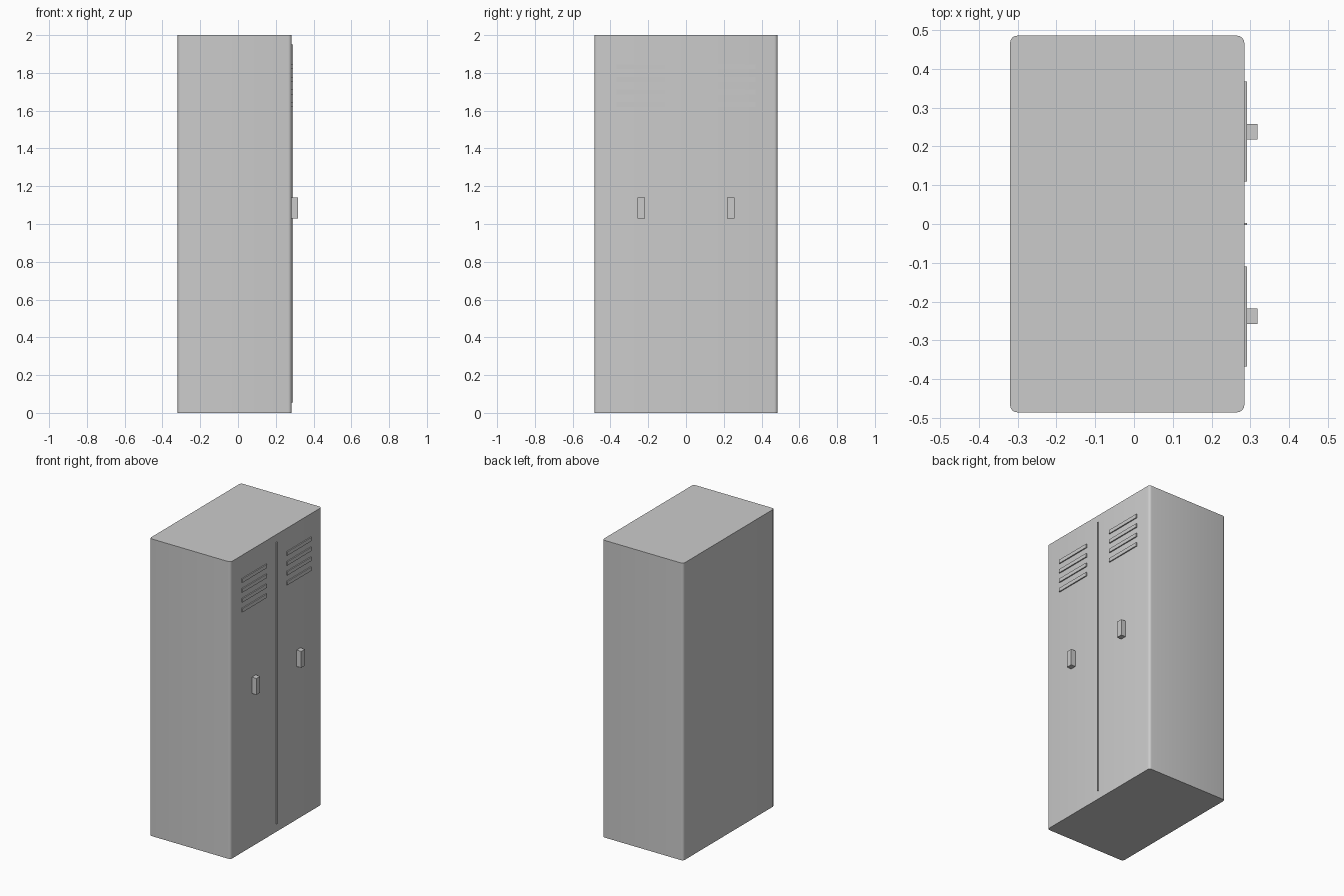
import bpy, bmesh, math

if "Cube" in bpy.data.objects:
    bpy.data.objects.remove(bpy.data.objects["Cube"])

FRONT = 0.284  # x of the door face


def box(name, x, y, z, bevel=0.0):
    """Box from (min, max) ranges, optionally rounding its upright edges."""
    bm = bmesh.new()
    bmesh.ops.create_cube(bm, size=1)
    for v in bm.verts:
        v.co = [r[0] if c < 0 else r[1] for c, r in zip(v.co, (x, y, z))]
    if bevel:
        upright = [e for e in bm.edges
                   if abs(e.verts[0].co.z - e.verts[1].co.z) > 0.1]
        bmesh.ops.bevel(bm, geom=upright, offset=bevel, segments=4,
                        profile=0.5, affect='EDGES')
    mesh = bpy.data.meshes.new(name)
    bm.to_mesh(mesh)
    bm.free()
    obj = bpy.data.objects.new(name, mesh)
    bpy.context.collection.objects.link(obj)
    return obj


# Cabinet body with rounded upright corners
body = box("locker_body", (-0.319, FRONT), (-0.485, 0.485), (0, 2), 0.018)
bpy.context.view_layer.objects.active = body
body.select_set(True)
bpy.ops.object.shade_smooth_by_angle(angle=math.radians(40))

# Strip between the two doors
box("door_divider", (FRONT - 0.005, 0.291), (-0.003, 0.003), (0.055, 1.95))

# Handle and four vent slats on each door
for side, cy in (("left", -0.238), ("right", 0.238)):
    box(f"{side}_handle", (FRONT - 0.005, 0.318),
        (cy - 0.02, cy + 0.02), (1.03, 1.14))
    for i in range(4):
        cz = 1.832 - i * 0.0665
        box(f"{side}_vent_slat_{i + 1}", (FRONT - 0.005, 0.2915),
            (cy - 0.129, cy + 0.129), (cz - 0.0125, cz + 0.0125))
